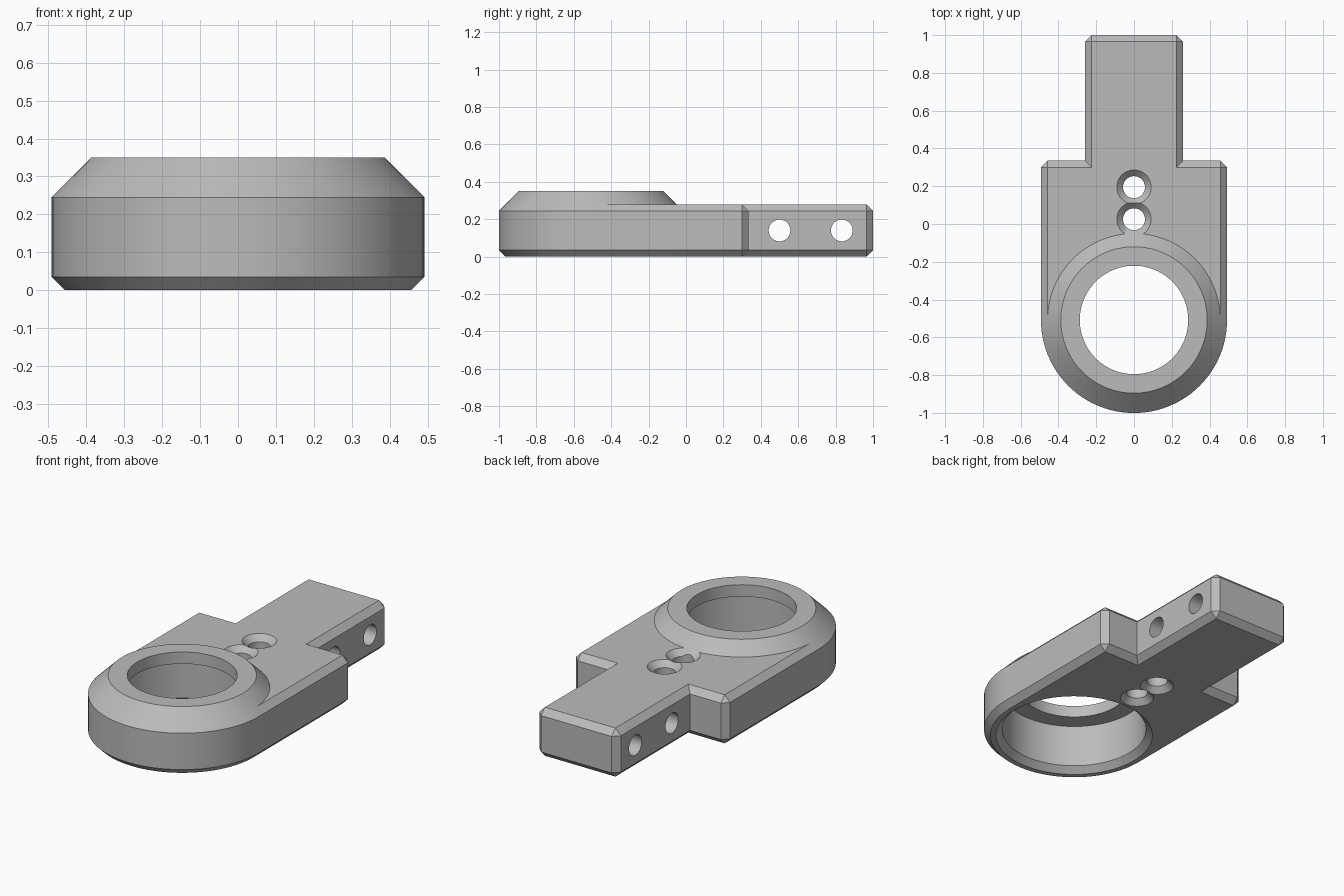
import bpy, bmesh
from math import sin, cos, pi
from mathutils import Matrix

if "Cube" in bpy.data.objects:
    bpy.data.objects.remove(bpy.data.objects["Cube"], do_unlink=True)

SEG = 96
CHAMFER = 0.035
RING_Y, RING_R, RING_TOP = -0.508, 0.492, 0.35
PLATE_TOP = 0.28
SHOULDER, TONGUE = 0.335, 0.26
HOLE, SINK = 0.058, 0.091

grey = bpy.data.materials.new("satin_grey")
grey.use_nodes = True
colour = (0.5, 0.5, 0.5, 1)
grey.diffuse_color = colour
grey.node_tree.nodes["Principled BSDF"].inputs["Base Color"].default_value = colour


def loft(name, rings, matrix=Matrix()):
    """Closed solid skinned through rings of equal point count."""
    bm = bmesh.new()
    loops = [[bm.verts.new(p) for p in ring] for ring in rings]
    n = len(loops[0])
    for a, b in zip(loops, loops[1:]):
        for i in range(n):
            j = (i + 1) % n
            bm.faces.new((a[i], a[j], b[j], b[i]))
    bm.faces.new(loops[0][::-1])
    bm.faces.new(loops[-1])
    bmesh.ops.remove_doubles(bm, verts=bm.verts, dist=1e-5)
    bmesh.ops.recalc_face_normals(bm, faces=bm.faces)
    bm.transform(matrix)
    mesh = bpy.data.meshes.new(name)
    bm.to_mesh(mesh)
    bm.free()
    mesh.materials.append(grey)
    obj = bpy.data.objects.new(name, mesh)
    bpy.context.collection.objects.link(obj)
    return obj


def turned(name, profile, matrix):
    """Solid of revolution from (radius, height) pairs."""
    rings = [[(r * cos(2 * pi * i / SEG), r * sin(2 * pi * i / SEG), z)
              for i in range(SEG)] for r, z in profile]
    return loft(name, rings, matrix)


def combine(target, tool, operation):
    bpy.context.view_layer.objects.active = target
    mod = target.modifiers.new("combine", "BOOLEAN")
    mod.operation, mod.solver, mod.object = operation, "EXACT", tool
    bpy.ops.object.modifier_apply(modifier=mod.name)
    bpy.data.objects.remove(tool, do_unlink=True)


# Plate outline as (outer, inset) point pairs: round front, then right side
pairs = []
for i in range(SEG // 2 + 1):
    a = pi + 2 * pi * i / SEG
    pairs.append(tuple((r * cos(a), RING_Y + r * sin(a))
                       for r in (RING_R, RING_R - CHAMFER)))


def corner(x, y):
    inner = (x - CHAMFER, y - CHAMFER)
    return [((x, y - CHAMFER), inner), ((x - CHAMFER, y), inner)]


side = corner(RING_R, SHOULDER)
side.append(((TONGUE, SHOULDER), (TONGUE - CHAMFER, SHOULDER - CHAMFER)))
side += corner(TONGUE, 1.0)
pairs += side
pairs += [((-o[0], o[1]), (-q[0], q[1])) for o, q in reversed(side)]

# Chamfered plate with tongue
levels = [(1, 0), (0, CHAMFER), (0, PLATE_TOP - CHAMFER), (1, PLATE_TOP)]
body = loft("bearing_arm", [[(*p[k], z) for p in pairs] for k, z in levels])

# Countersinks on both faces of the two vertical holes
screw_rows = (0.025, 0.195)
slope = SINK - HOLE
for y in screw_rows:
    place = Matrix.Translation((0, y, 0))
    cut = turned("countersunk_hole", [
        (SINK + 0.02, -0.02), (HOLE, slope),
        (HOLE, PLATE_TOP - slope), (SINK + 0.02, PLATE_TOP + 0.02)], place)
    combine(body, cut, "DIFFERENCE")

# Raised conical collar around the bore
ring_place = Matrix.Translation((0, RING_Y, 0))
low = PLATE_TOP - CHAMFER
grow = 0.0006
collar = turned("collar", [(RING_R + grow, low),
                           (RING_R + grow - (RING_TOP - low), RING_TOP)], ring_place)
combine(body, collar, "UNION")

# Vertical screw hole continues through the collar edge
through = turned("screw_hole", [(HOLE - 0.0005, -0.1), (HOLE - 0.0005, 0.5)],
                 Matrix.Translation((0, screw_rows[0], 0)))
combine(body, through, "DIFFERENCE")

# Stepped bore: chamfered seat from below, smaller opening on top
bore = turned("stepped_bore", [(0.447, -0.02), (0.392, CHAMFER), (0.392, 0.282),
                               (0.287, 0.282), (0.287, 0.5)], ring_place)
combine(body, bore, "DIFFERENCE")

# Cross holes through the tongue
for y in (0.5, 0.833):
    place = Matrix.Translation((0, y, PLATE_TOP / 2)) @ Matrix.Rotation(pi / 2, 4, "Y")
    cross = turned("cross_hole", [(HOLE, -0.6), (HOLE, 0.6)], place)
    combine(body, cross, "DIFFERENCE")

# Smooth round walls, crisp chamfers
bpy.ops.object.select_all(action="DESELECT")
body.select_set(True)
bpy.context.view_layer.objects.active = body
bpy.ops.object.shade_smooth_by_angle(angle=pi / 9)
